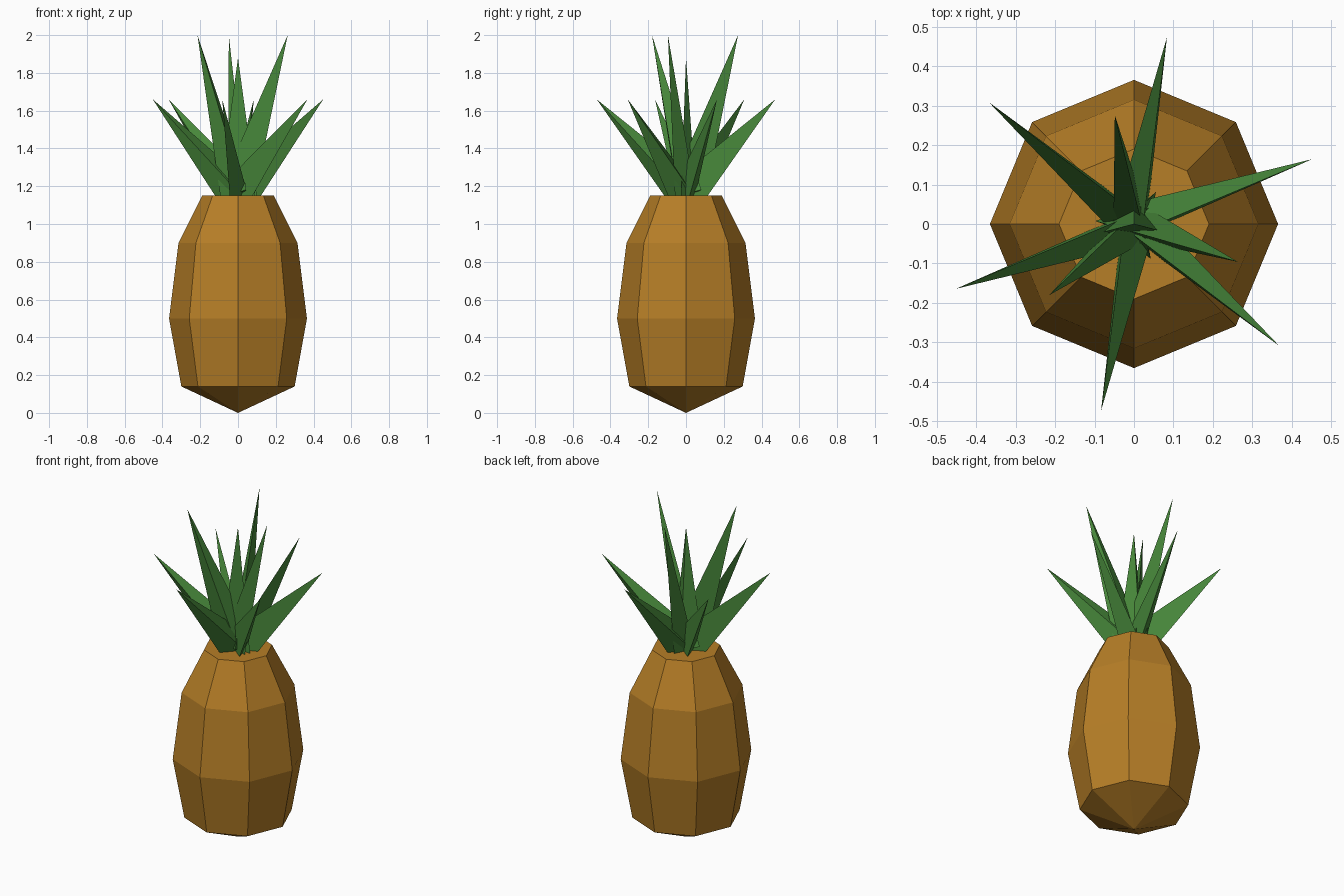
import bpy, bmesh
from math import sin, cos, radians, hypot, atan2, tau
from mathutils import Vector

if "Cube" in bpy.data.objects:
    bpy.data.objects.remove(bpy.data.objects["Cube"])


def make_material(name, rgb):
    mat = bpy.data.materials.new(name)
    mat.use_nodes = True
    color = (*rgb, 1.0)
    mat.diffuse_color = color
    bsdf = mat.node_tree.nodes["Principled BSDF"]
    bsdf.inputs["Base Color"].default_value = color
    bsdf.inputs["Roughness"].default_value = 0.9
    return mat


def finish(bm, name, mat):
    bmesh.ops.recalc_face_normals(bm, faces=bm.faces)
    mesh = bpy.data.meshes.new(name)
    bm.to_mesh(mesh)
    bm.free()
    mesh.materials.append(mat)
    obj = bpy.data.objects.new(name, mesh)
    bpy.context.collection.objects.link(obj)
    return obj


rind = make_material("golden_brown_rind", (0.47, 0.21, 0.02))
green = make_material("leaf_green", (0.062, 0.24, 0.042))

# Fruit body: eight-sided turned profile with a pointed base and flat top
profile = [(0, 0), (0.30, 0.14), (0.365, 0.50), (0.315, 0.90), (0.19, 1.15), (0, 1.15)]
bm = bmesh.new()
points = [bm.verts.new((r, 0, z)) for r, z in profile]
edges = [bm.edges.new(pair) for pair in zip(points, points[1:])]
bmesh.ops.spin(bm, geom=points + edges, cent=(0, 0, 0), axis=(0, 0, 1),
               angle=tau, steps=8, use_duplicate=False)
bmesh.ops.remove_doubles(bm, verts=bm.verts, dist=0.001)
finish(bm, "fruit_body", rind)


# Leaf: flattened three-sided spike leaning outward from the crown centre
def leaf(name, angle, reach, tip_z, size=0.115, flat=0.46):
    base = Vector((0, 0, 1.15))
    a = radians(angle)
    outward = Vector((cos(a), sin(a), 0))
    side = Vector((-sin(a), cos(a), 0))
    tip = outward * reach + Vector((0, 0, tip_z))
    tilt = atan2(reach, tip_z - base.z)
    across = outward * cos(tilt) - Vector((0, 0, sin(tilt)))
    bm = bmesh.new()
    ring = []
    for corner in (-30, 90, 210):
        c = radians(corner)
        ring.append(bm.verts.new(base + across * size * cos(c) + side * size * flat * sin(c)))
    top = bm.verts.new(tip)
    bm.faces.new(ring)
    for i in range(3):
        bm.faces.new((ring[i], ring[(i + 1) % 3], top))
    finish(bm, name, green)


# Crown: six spreading leaves, three steep ones and an upright centre
for i in range(6):
    leaf(f"outer_leaf_{i + 1}", 20 + 60 * i, 0.48, 1.66)
for i in range(3):
    leaf(f"inner_leaf_{i + 1}", 100 + 120 * i, 0.28, 2.0)
leaf("centre_leaf", 0, 0.0, 1.88)
